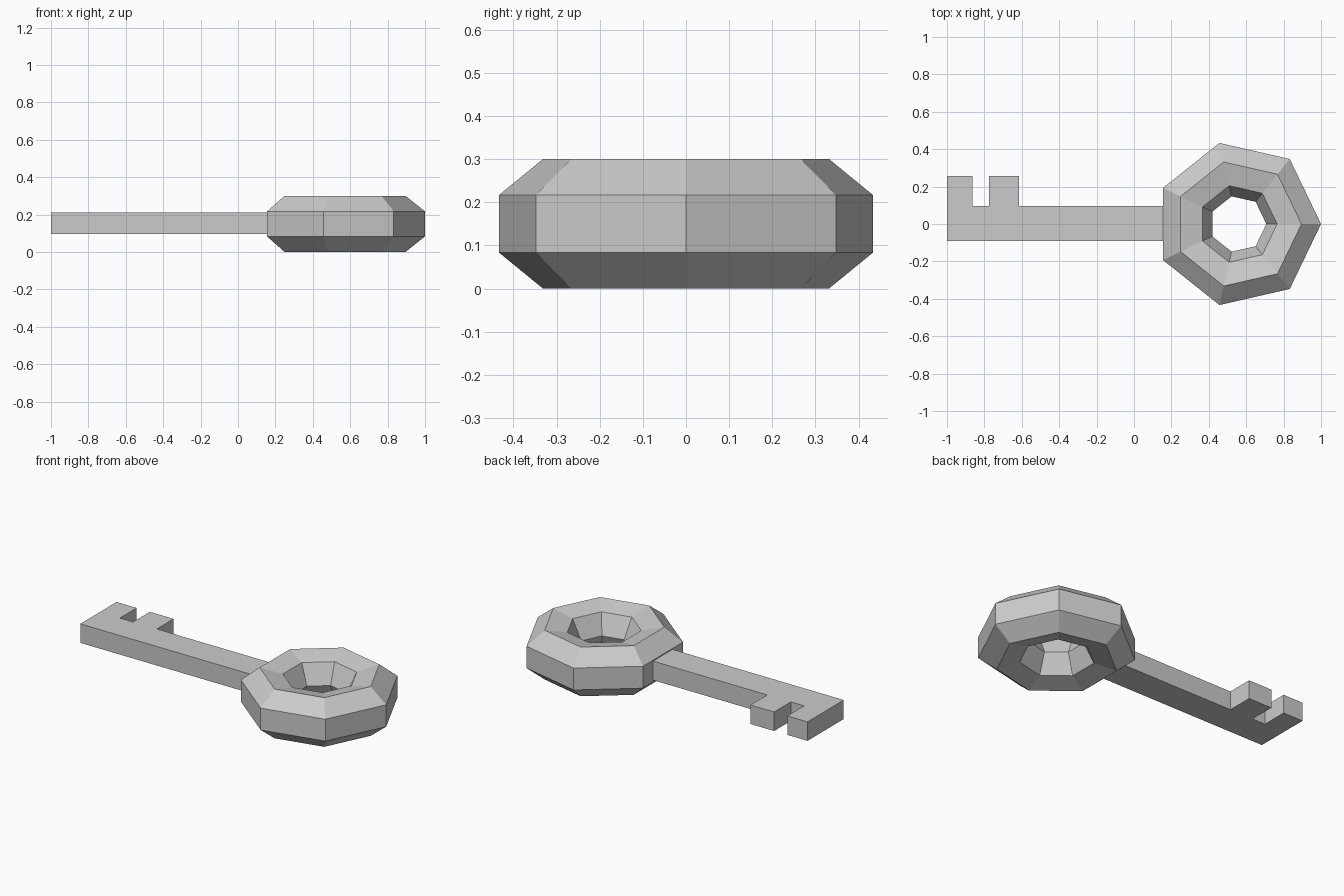
import bpy, bmesh
from math import sin, cos, pi

if "Cube" in bpy.data.objects:
    bpy.data.objects.remove(bpy.data.objects["Cube"])

SIDES = 7
MID_Z = 0.15


def add_object(name, bm):
    bmesh.ops.recalc_face_normals(bm, faces=bm.faces)
    mesh = bpy.data.meshes.new(name)
    bm.to_mesh(mesh)
    bm.free()
    obj = bpy.data.objects.new(name, mesh)
    bpy.context.collection.objects.link(obj)
    return obj


# Bow: seven-sided ring with a seven-sided section, flat side outwards
def ring(name, centre_x, major, minor):
    bm = bmesh.new()
    loops = []
    for i in range(SIDES):
        a = 2 * pi * i / SIDES
        loop = []
        for j in range(SIDES):
            b = 2 * pi * (j + 0.5) / SIDES
            r = major + minor * cos(b)
            loop.append(bm.verts.new((centre_x + r * cos(a), r * sin(a),
                                      MID_Z + minor * sin(b))))
        loops.append(loop)
    for i in range(SIDES):
        p, q = loops[i], loops[(i + 1) % SIDES]
        for j in range(SIDES):
            k = (j + 1) % SIDES
            bm.faces.new((p[j], q[j], q[k], p[k]))
    return add_object(name, bm)


# Blade: flat outline of shaft and two teeth, extruded upwards
def plate(name, outline, z0, z1):
    bm = bmesh.new()
    face = bm.faces.new([bm.verts.new((x, y, z0)) for x, y in outline])
    new = bmesh.ops.extrude_face_region(bm, geom=[face], use_keep_orig=True)["geom"]
    bmesh.ops.translate(bm, vec=(0, 0, z1 - z0),
                        verts=[v for v in new if isinstance(v, bmesh.types.BMVert)])
    return add_object(name, bm)


ring("key_bow", 0.5555, 0.3058, 0.1539)
plate("key_blade", [(-1, -0.092), (0.165, -0.092), (0.165, 0.096),
                    (-0.615, 0.096), (-0.615, 0.257), (-0.775, 0.257),
                    (-0.775, 0.096), (-0.864, 0.096), (-0.864, 0.257),
                    (-1, 0.257)], 0.095, 0.211)
